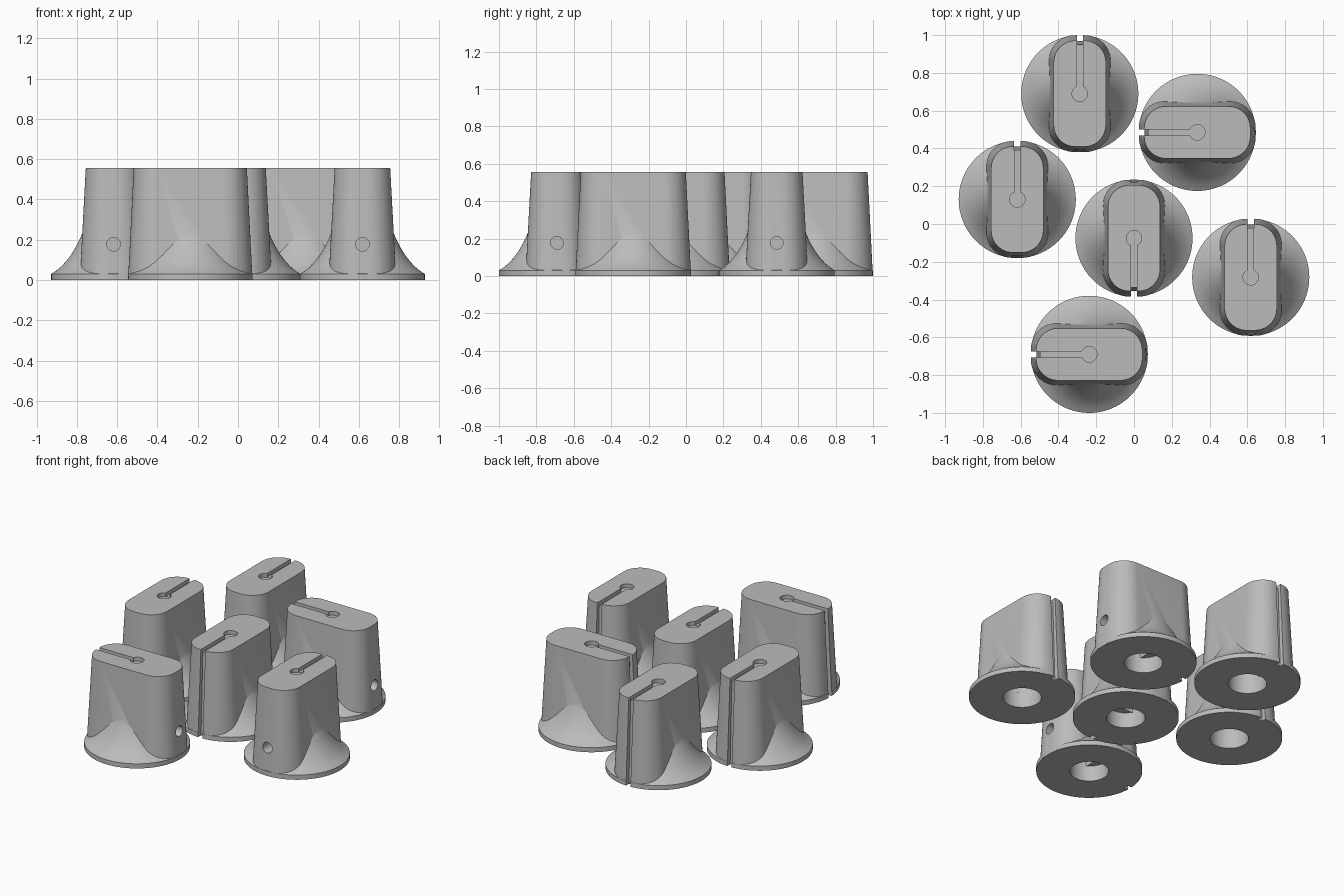
import bpy, bmesh, math

if "Cube" in bpy.data.objects:
    bpy.data.objects.remove(bpy.data.objects["Cube"])

grey = bpy.data.materials.new("plain grey")
grey.diffuse_color = (0.5, 0.5, 0.5, 1)
grey.use_nodes = True
grey.node_tree.nodes["Principled BSDF"].inputs["Base Color"].default_value = grey.diffuse_color


def loft(name, rings):
    """Skin a stack of equal-length rings and cap both ends."""
    bm = bmesh.new()
    loops = [[bm.verts.new(p) for p in ring] for ring in rings]
    n = len(loops[0])
    for a, b in zip(loops, loops[1:]):
        for i in range(n):
            j = (i + 1) % n
            bm.faces.new((a[i], a[j], b[j], b[i]))
    bm.faces.new(loops[0][::-1])
    bm.faces.new(loops[-1])
    bmesh.ops.recalc_face_normals(bm, faces=bm.faces)
    mesh = bpy.data.meshes.new(name)
    bm.to_mesh(mesh)
    bm.free()
    obj = bpy.data.objects.new(name, mesh)
    bpy.context.collection.objects.link(obj)
    return obj


def circle(r, z, n=96, y_max=9):
    return [(r * math.cos(2 * math.pi * i / n),
             min(r * math.sin(2 * math.pi * i / n), y_max), z) for i in range(n)]


def rounded(hx, hy, r, z, steps=12):
    pts = []
    for k, (sx, sy) in enumerate([(1, 1), (-1, 1), (-1, -1), (1, -1)]):
        for i in range(steps + 1):
            a = math.pi / 2 * (k + i / steps)
            pts.append((sx * (hx - r) + r * math.cos(a), sy * (hy - r) + r * math.sin(a), z))
    return pts


def rect(hx, y0, y1, z):
    return [(-hx, y0, z), (hx, y0, z), (hx, y1, z), (-hx, y1, z)]


def combine(target, tool, operation):
    """Apply a boolean and discard the tool object."""
    mod = target.modifiers.new("bool", 'BOOLEAN')
    mod.operation, mod.solver, mod.object = operation, 'EXACT', tool
    deps = bpy.context.evaluated_depsgraph_get()
    mesh = bpy.data.meshes.new_from_object(target.evaluated_get(deps))
    target.modifiers.clear()
    target.data = mesh
    bpy.data.objects.remove(tool)


# Round foot with a concave flare
profile = [(0.31, 0), (0.31, 0.03), (0.285, 0.046), (0.26, 0.067), (0.235, 0.094),
           (0.21, 0.127), (0.187, 0.165), (0.167, 0.205), (0.152, 0.24), (0.12, 0.25)]
knob = loft("knob_1", [circle(r, z) for r, z in profile])

# Tapered grip with rounded ends
grip = loft("grip", [rounded(0.168, 0.309, 0.14, 0.002), rounded(0.138, 0.281, 0.115, 0.555)])
combine(knob, grip, 'UNION')

# Shaft bore: round mouth, then a flat-sided socket
combine(knob, loft("bore_mouth", [circle(0.113, -0.01, 48), circle(0.113, 0.1, 48)]), 'DIFFERENCE')
combine(knob, loft("bore_socket", [circle(0.1128, 0.09, 48, 0.06),
                                   circle(0.1128, 0.35, 48, 0.06)]), 'DIFFERENCE')

# Pointer groove down the end, shallow groove and pit on top
combine(knob, loft("end_groove", [rect(0.016, 0.28, 0.4, -0.02),
                                  rect(0.016, 0.259, 0.4, 0.58)]), 'DIFFERENCE')
combine(knob, loft("top_groove", [rect(0.0158, 0, 0.3, 0.532),
                                  rect(0.0158, 0, 0.3, 0.58)]), 'DIFFERENCE')
combine(knob, loft("top_pit", [circle(0.041, 0.53, 32), circle(0.041, 0.58, 32)]), 'DIFFERENCE')

# Set screw hole on the opposite end
screw = [[(x, y, 0.177 + s) for x, s, _ in circle(0.034, 0, 32)] for y in (-0.4, -0.05)]
combine(knob, loft("screw_hole", screw), 'DIFFERENCE')

knob.data.materials.clear()
knob.data.materials.append(grey)
for face in knob.data.polygons:
    face.material_index = 0
bpy.ops.object.select_all(action='DESELECT')
knob.select_set(True)
bpy.context.view_layer.objects.active = knob
bpy.ops.object.shade_smooth_by_angle(angle=math.radians(30))

# Six knobs: x, y, turn in degrees
places = [(-0.287, 0.69, 0), (0.335, 0.485, 90), (-0.618, 0.13, 0),
          (0, -0.075, 180), (0.618, -0.282, 0), (-0.237, -0.69, 90)]
for i, (x, y, turn) in enumerate(places):
    obj = knob if i == 0 else knob.copy()
    if i:
        obj.name = f"knob_{i + 1}"
        bpy.context.collection.objects.link(obj)
    obj.location = (x, y, 0)
    obj.rotation_euler = (0, 0, math.radians(turn))
